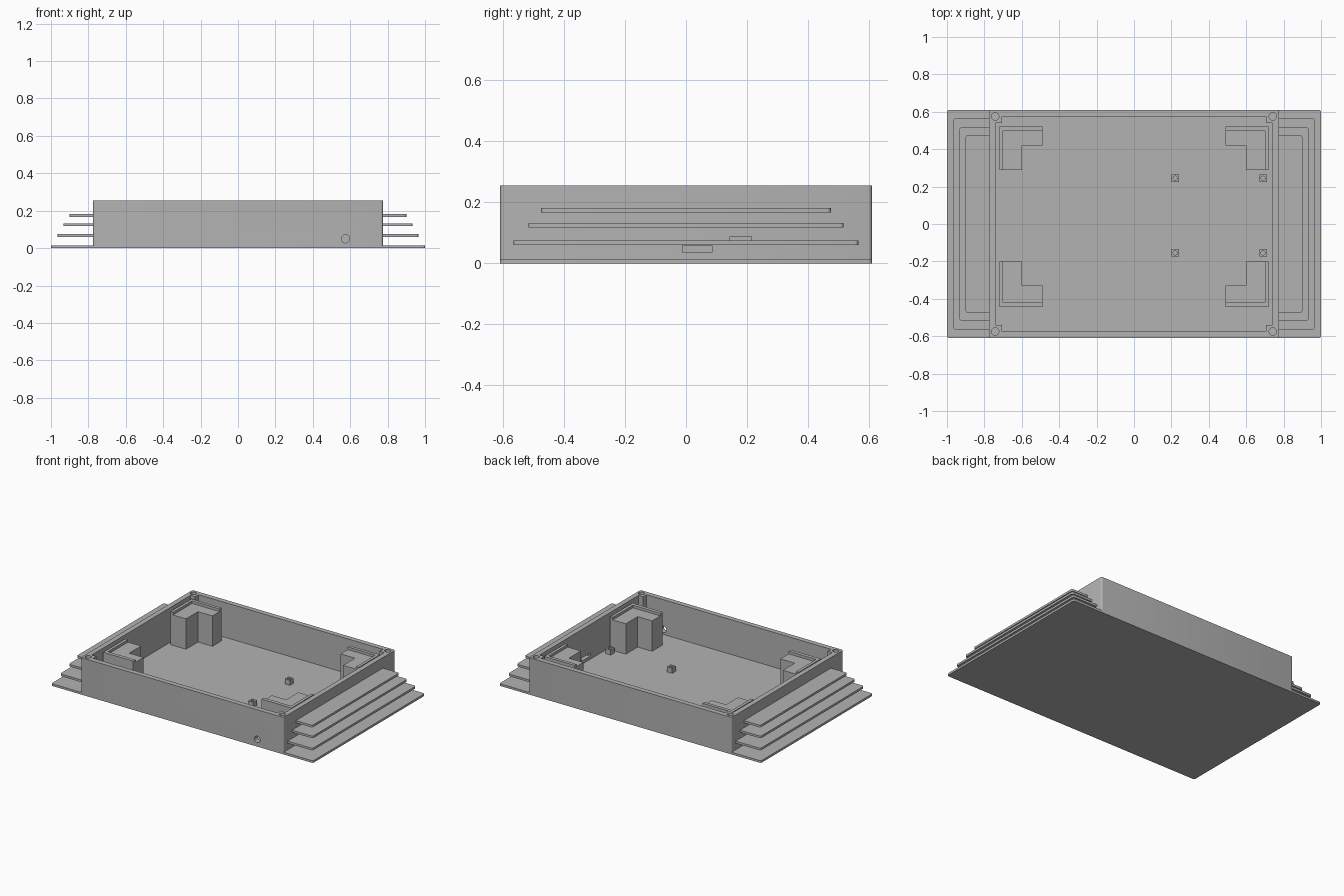
import bpy, bmesh

cube = bpy.data.objects.get("Cube")
if cube:
    bpy.data.objects.remove(cube, do_unlink=True)

grey = bpy.data.materials.new("plain grey")
grey.use_nodes = True
tone = (0.45, 0.45, 0.45, 1)
grey.diffuse_color = tone
grey.node_tree.nodes["Principled BSDF"].inputs["Base Color"].default_value = tone

HX, HY, TOP = 0.775, 0.61, 0.255    # half size and top of the box
WALL, FLOOR = 0.035, 0.015          # wall and floor thickness


def prism(name, outline, z0, z1, rounded=None, radius=0.012):
    """Extrude an outline upward; round the vertical edges chosen by a rule."""
    bm = bmesh.new()
    face = bm.faces.new([bm.verts.new((x, y, z0)) for x, y in outline])
    up = bmesh.ops.extrude_face_region(bm, geom=[face])["geom"]
    for v in up:
        if isinstance(v, bmesh.types.BMVert):
            v.co.z = z1
    if rounded:
        picks = [e for e in bm.edges
                 if abs(e.verts[0].co.z - e.verts[1].co.z) > 1e-4
                 and rounded(e.verts[0].co)]
        bmesh.ops.bevel(bm, geom=picks, offset=radius, segments=4,
                        profile=0.5, affect='EDGES')
    bmesh.ops.recalc_face_normals(bm, faces=bm.faces)
    mesh = bpy.data.meshes.new(name)
    bm.to_mesh(mesh)
    bm.free()
    mesh.materials.append(grey)
    ob = bpy.data.objects.new(name, mesh)
    bpy.context.collection.objects.link(ob)
    return ob


def rect(x0, x1, y0, y1):
    return [(x0, y0), (x1, y0), (x1, y1), (x0, y1)]


def box(name, x0, x1, y0, y1, z0, z1, **kw):
    return prism(name, rect(x0, x1, y0, y1), z0, z1, **kw)


def cylinder(name, radius, depth, location, rotation=(0, 0, 0)):
    bpy.ops.mesh.primitive_cylinder_add(vertices=24, radius=radius, depth=depth,
                                        location=location, rotation=rotation)
    ob = bpy.context.object
    ob.name = name
    ob.data.materials.append(grey)
    return ob


def cut(target, cutters):
    """Subtract the cutters from the target, then discard them."""
    bpy.context.view_layer.objects.active = target
    for c in cutters:
        c.hide_render = True
        mod = target.modifiers.new("cut", 'BOOLEAN')
        mod.operation, mod.solver, mod.object = 'DIFFERENCE', 'EXACT', c
        bpy.ops.object.modifier_apply(modifier=mod.name)
        bpy.data.objects.remove(c, do_unlink=True)


def smooth(ob):
    bpy.ops.object.select_all(action='DESELECT')
    ob.select_set(True)
    bpy.context.view_layer.objects.active = ob
    bpy.ops.object.shade_smooth_by_angle()


SIDES = ((1, "left"), (-1, "right"))
CORNERS = [(sx, sy) for sx in (1, -1) for sy in (1, -1)]

# Base plate, which is also the floor of the box
smooth(box("base_plate", -1, 1, -HY, HY, 0, FLOOR, rounded=lambda c: True))

# Box walls: cavity outline leaves a square post in each corner
walls = box("box_walls", -HX, HX, -HY, HY, FLOOR, TOP, rounded=lambda c: True)
ix, iy, p = HX - WALL, HY - WALL, WALL
cavity = [(ix, iy - p), (ix - p, iy - p), (ix - p, iy),
          (p - ix, iy), (p - ix, iy - p), (-ix, iy - p),
          (-ix, p - iy), (p - ix, p - iy), (p - ix, -iy),
          (ix - p, -iy), (ix - p, p - iy), (ix, p - iy)]
cutters = [prism("cavity_cutter", cavity, -0.1, 0.4)]

# Screw holes, cable hole and port slots
for sx, sy in CORNERS:
    cutters.append(cylinder("screw_cutter", 0.02, 0.2, (sx * 0.742, sy * 0.575, TOP)))
cutters.append(cylinder("cable_cutter", 0.022, 0.2, (0.575, -HY, 0.05), (1.5708, 0, 0)))
cutters.append(box("slot_cutter", 0.7, 0.85, -0.012, 0.085, 0.036, 0.058))
cutters.append(box("slot_cutter", 0.7, 0.85, 0.145, 0.215, 0.062, 0.088))
cut(walls, cutters)
smooth(walls)

# Cooling fins stacked on both sides, shorter toward the top
for i, (tip, half, z) in enumerate(((0.965, 0.565, 0.06),
                                    (0.933, 0.517, 0.117),
                                    (0.9, 0.475, 0.167))):
    for s, side in SIDES:
        x0, x1 = sorted((s * (HX - 0.005), s * tip))
        smooth(box(f"{side}_fin_{i + 1}", x0, x1, -half, half, z, z + 0.015,
                   rounded=lambda c: abs(c.x) > 0.85))


# L-shaped corner supports with a raised lip on the outer edges
def ell(sx, x_out, x_mid, x_in, y_out, y_mid, y_in):
    return [(sx * x, y) for x, y in ((x_out, y_out), (x_in, y_out), (x_in, y_mid),
                                     (x_mid, y_mid), (x_mid, y_in), (x_out, y_in))]


for s, side in SIDES:
    for end, y_out, y_mid, y_in, lip in (("back", 0.52, 0.42, 0.29, -0.022),
                                         ("front", -0.445, -0.33, -0.2, 0.025)):
        prism(f"{end}_{side}_support",
              ell(s, 0.72, 0.6, 0.49, y_out, y_mid, y_in), FLOOR, 0.225)
        prism(f"{end}_{side}_support_lip",
              ell(s, 0.72, 0.7, 0.49, y_out, y_out + lip, y_in), 0.225, 0.243)

# Circuit board standoffs with pilot holes
for x in (0.22, 0.69):
    for y in (0.245, -0.155):
        peg = box("standoff", x - 0.02, x + 0.02, y - 0.02, y + 0.02, FLOOR, 0.05)
        cut(peg, [cylinder("pilot_cutter", 0.011, 0.05, (x, y, 0.05))])
